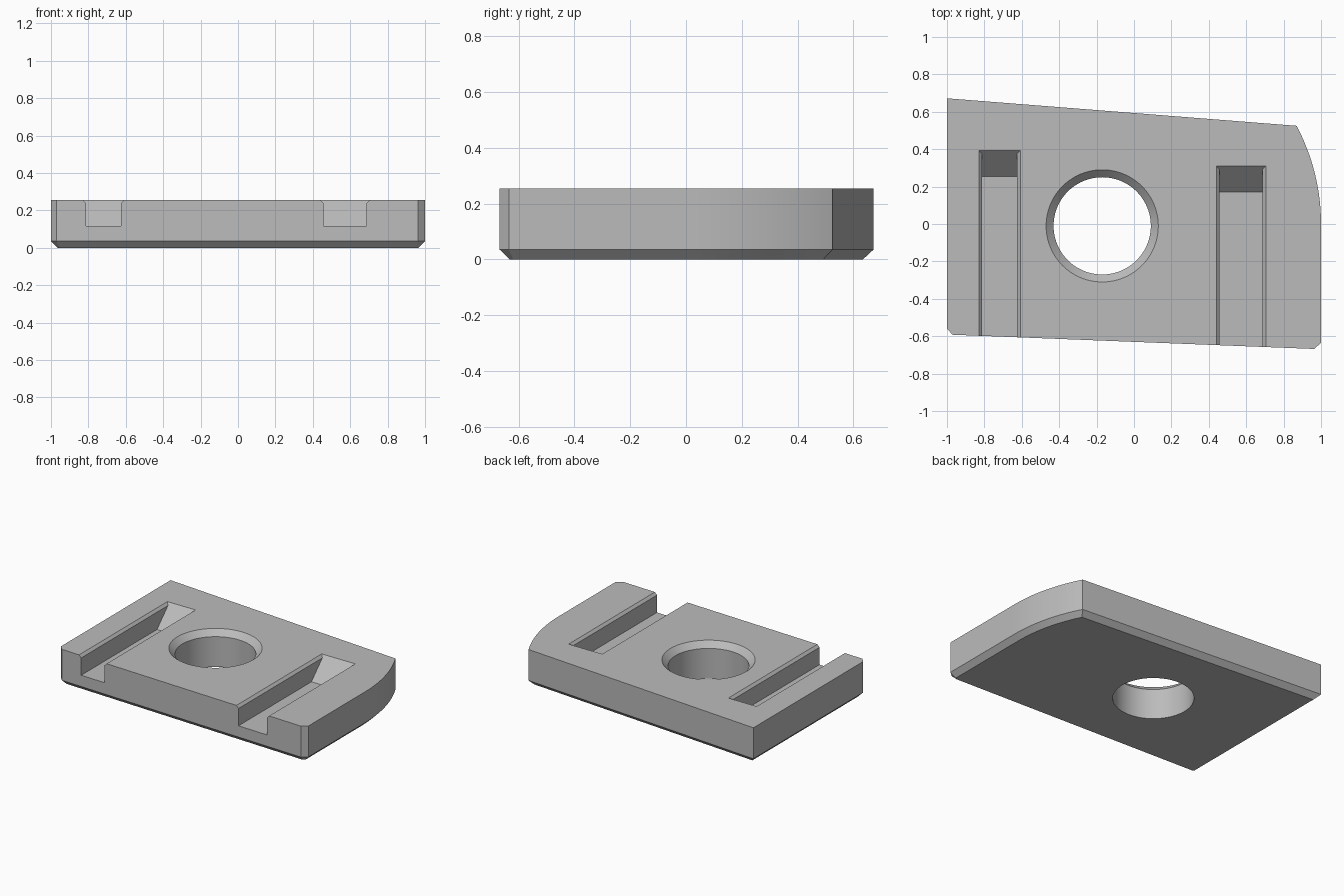
import bpy, bmesh, math
from mathutils import Vector

cube = bpy.data.objects.get("Cube")
if cube:
    bpy.data.objects.remove(cube, do_unlink=True)

TOP, CHAMFER = 0.255, 0.035

grey = bpy.data.materials.new("plain grey")
grey.use_nodes = True
colour = (0.5, 0.5, 0.5, 1)
grey.diffuse_color = colour
grey.node_tree.nodes["Principled BSDF"].inputs["Base Color"].default_value = colour


def loft(name, rings):
    """Skin a closed solid through rings of equal point count."""
    bm = bmesh.new()
    loops = [[bm.verts.new(p) for p in ring] for ring in rings]
    for a, b in zip(loops, loops[1:]):
        for i in range(len(a)):
            j = (i + 1) % len(a)
            bm.faces.new((a[i], a[j], b[j], b[i]))
    bm.faces.new(loops[0][::-1])
    bm.faces.new(loops[-1])
    bmesh.ops.recalc_face_normals(bm, faces=bm.faces)
    mesh = bpy.data.meshes.new(name)
    bm.to_mesh(mesh)
    bm.free()
    mesh.materials.append(grey)
    obj = bpy.data.objects.new(name, mesh)
    bpy.context.collection.objects.link(obj)
    return obj


def inset(points, d):
    """Offset a counter-clockwise outline inwards by d."""
    result = []
    for i, p in enumerate(points):
        e1 = (p - points[i - 1]).normalized()
        e2 = (points[(i + 1) % len(points)] - p).normalized()
        n1, n2 = Vector((-e1.y, e1.x)), Vector((-e2.y, e2.x))
        result.append(p + (n1 + n2) * d / (1 + n1.dot(n2)))
    return result


# Plate outline: clipped front corners, bowed left side, slanted back
R = 1.12
sweep = math.asin(0.525 / R)
arc = [(1 - R + R * math.cos(sweep * i / 16), R * math.sin(sweep * i / 16))
       for i in range(17)]
outline = [Vector(p) for p in
           [(-1, -0.56), (-0.97, -0.592), (0.963, -0.668), (1, -0.635)]
           + arc + [(-1, 0.672)]]


def at(points, z):
    return [(p.x, p.y, z) for p in points]


plate = loft("plate", [at(inset(outline, CHAMFER), 0), at(outline, CHAMFER),
                       at(outline, TOP)])


# Round hole with a bevelled upper rim
def circle(r, z, n=96):
    return [(-0.17 + r * math.cos(math.tau * i / n),
             -0.01 + r * math.sin(math.tau * i / n), z) for i in range(n)]


cutters = [loft("hole_cutter", [circle(0.26, -0.1), circle(0.26, TOP - 0.04),
                                circle(0.30, TOP), circle(0.30, TOP + 0.1)])]


# Slots open at the front, with bevelled lips and a ramp at the back
def slot(name, x0, x1, ramp_y, floor=0.115, lip=0.017):
    half = [(x1, floor), (x1, TOP - lip), (x1 + lip, TOP), (x1 + lip, TOP + 0.1)]
    profile = half + [(x0 + x1 - x, z) for x, z in reversed(half)]
    return loft(name, [[(x, -1, z) for x, z in profile],
                       [(x, ramp_y + z - floor, z) for x, z in profile]])


cutters.append(slot("right_slot_cutter", -0.813, -0.625, 0.253))
cutters.append(slot("left_slot_cutter", 0.458, 0.688, 0.17))

for cutter in cutters:
    cut = plate.modifiers.new(cutter.name, "BOOLEAN")
    cut.operation = "DIFFERENCE"
    cut.solver = "EXACT"
    cut.object = cutter

# Apply the cuts, then discard the cutters
bpy.context.view_layer.update()
graph = bpy.context.evaluated_depsgraph_get()
finished = bpy.data.meshes.new_from_object(plate.evaluated_get(graph))
plate.modifiers.clear()
plate.data = finished
for cutter in cutters:
    bpy.data.objects.remove(cutter, do_unlink=True)

bpy.ops.object.select_all(action="DESELECT")
plate.select_set(True)
bpy.context.view_layer.objects.active = plate
bpy.ops.object.shade_smooth_by_angle(angle=math.radians(20))
